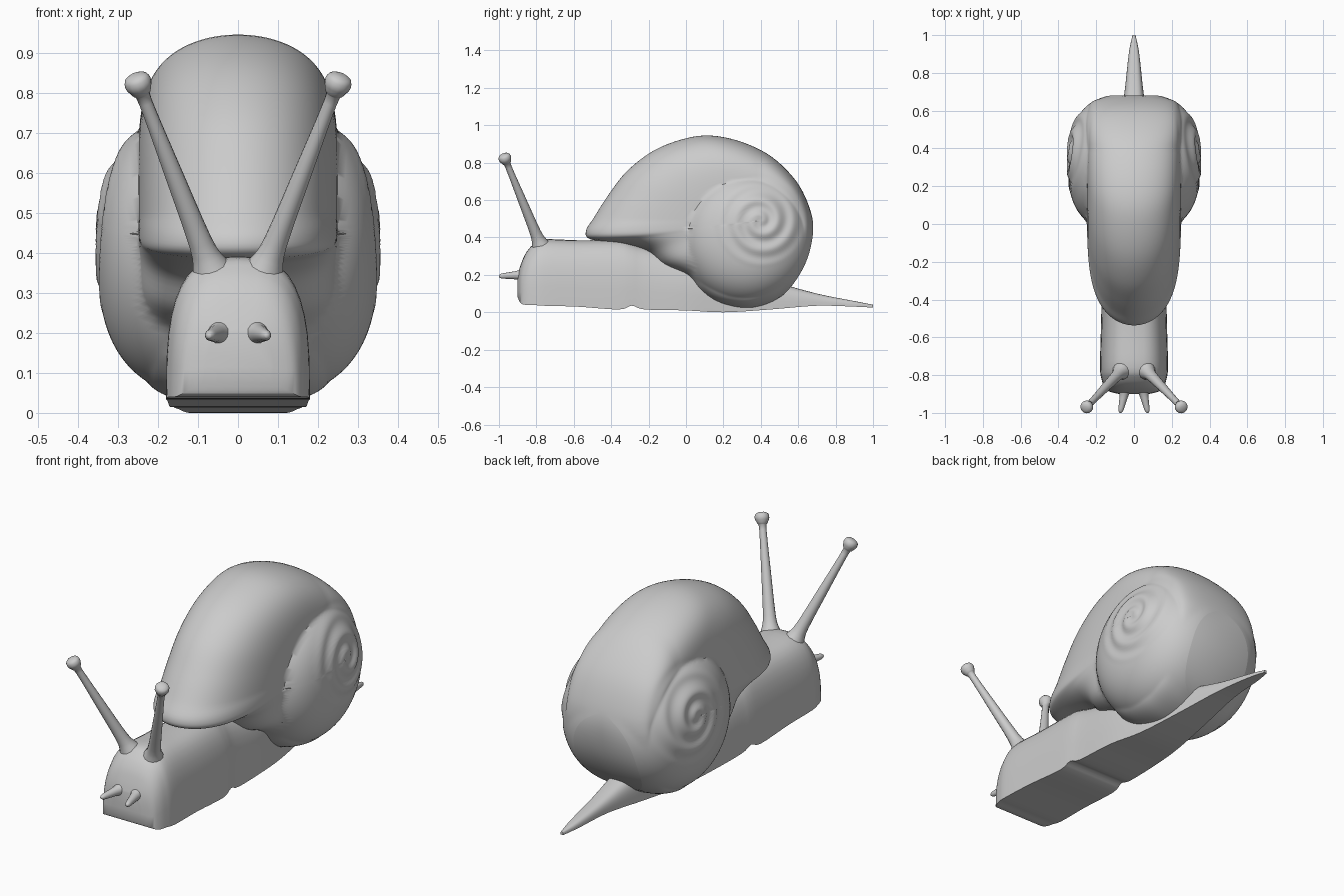
import bpy
import bmesh
import math
from mathutils import Vector

default = bpy.data.objects.get("Cube")
if default:
    bpy.data.objects.remove(default, do_unlink=True)

clay = bpy.data.materials.new("clay grey")
clay.use_nodes = True
GREY = (0.6, 0.6, 0.6, 1)
clay.diffuse_color = GREY
clay.node_tree.nodes["Principled BSDF"].inputs["Base Color"].default_value = GREY


def smooth_points(points, steps, closed=False):
    """Pass a rounded curve through points of any dimension."""
    pts = [Vector(p) for p in points]
    count = len(pts)
    result = []
    for i in range(count if closed else count - 1):
        if closed:
            a, b, c, d = (pts[(i + k) % count] for k in (-1, 0, 1, 2))
        else:
            a, b, c, d = (pts[min(max(i + k, 0), count - 1)] for k in (-1, 0, 1, 2))
        for s in range(steps):
            t = s / steps
            result.append(b + (c - a) * (t / 2)
                          + (a * 2 - b * 5 + c * 4 - d) * (t * t / 2)
                          + (b * 3 - a - c * 3 + d) * (t ** 3 / 2))
    if not closed:
        result.append(pts[-1])
    return result


def finish(name, bm, angle):
    bmesh.ops.remove_doubles(bm, verts=bm.verts, dist=0.0005)
    bmesh.ops.recalc_face_normals(bm, faces=bm.faces)
    mesh = bpy.data.meshes.new(name)
    bm.to_mesh(mesh)
    bm.free()
    mesh.materials.append(clay)
    obj = bpy.data.objects.new(name, mesh)
    bpy.context.collection.objects.link(obj)
    bpy.ops.object.select_all(action="DESELECT")
    obj.select_set(True)
    bpy.context.view_layer.objects.active = obj
    bpy.ops.object.shade_smooth_by_angle(angle=math.radians(angle))
    return obj


def add_loft(bm, rings, caps=True):
    """Skin a row of closed rings with quads."""
    rows = [[bm.verts.new(p) for p in ring] for ring in rings]
    for low, high in zip(rows, rows[1:]):
        for i in range(len(low)):
            j = (i + 1) % len(low)
            bm.faces.new((low[i], low[j], high[j], high[i]))
    if caps:
        bm.faces.new(rows[0])
        bm.faces.new(rows[-1])


# Body: flat-soled arches along y, given as (y, half width, bottom, top)
SECTIONS = [
    (-0.90, 0.08, 0.08, 0.20), (-0.885, 0.135, 0.05, 0.25),
    (-0.86, 0.158, 0.04, 0.31), (-0.82, 0.172, 0.04, 0.36),
    (-0.76, 0.18, 0.035, 0.39), (-0.58, 0.176, 0.03, 0.385),
    (-0.36, 0.17, 0.015, 0.385), (-0.29, 0.165, 0.035, 0.37),
    (-0.22, 0.16, 0.015, 0.35), (0, 0.15, 0.01, 0.3),
    (0.2, 0.12, 0, 0.25), (0.45, 0.085, 0.015, 0.17),
    (0.7, 0.05, 0.035, 0.1), (0.9, 0.028, 0.03, 0.06),
    (1, 0.008, 0.025, 0.04),
]


def arch(section, steps=20):
    y, half, bottom, top = section
    ring = []
    for i in range(steps + 1):
        a = math.pi * i / steps
        c, s = math.cos(a), max(math.sin(a), 0)
        x = math.copysign(abs(c) ** 0.67, c) * half
        ring.append((x, y, bottom + (top - bottom) * s ** 0.67))
    return ring


bm = bmesh.new()
add_loft(bm, [arch(s) for s in smooth_points(SECTIONS, 4)])
finish("body", bm, 45)

# Shell: side outline (y, z), starting at the lip and running over the top
OUTLINE = [
    (-0.535, 0.435), (-0.49, 0.51), (-0.42, 0.62), (-0.32, 0.75),
    (-0.18, 0.86), (-0.02, 0.925), (0.13, 0.945), (0.3, 0.91),
    (0.46, 0.83), (0.59, 0.70), (0.66, 0.56), (0.68, 0.44),
    (0.65, 0.29), (0.58, 0.16), (0.49, 0.07), (0.38, 0.025),
    (0.28, 0.02), (0.16, 0.05), (0.07, 0.11), (0, 0.19),
    (-0.13, 0.25), (-0.22, 0.33), (-0.36, 0.37), (-0.51, 0.39),
]
COIL = Vector((0.4, 0.49))
DISC = Vector((0.32, 0.40))
DISC_RADIUS = 0.37


def shell_half_width(point, f):
    """Wide opening whorl, a rounder disc on each side, and a spiral ridge."""
    d = point - COIL
    r = d.length
    ahead = d.normalized() if r > 0 else Vector((0, 0))
    power = 5 + 6 * max(0, ahead.x) + 8 * max(0, -ahead.y)
    tube = 0.25 * math.sqrt(max(0, 1 - f ** power))
    q = min((point - DISC).length / DISC_RADIUS, 1)
    disc = 0.35 * (1 - q ** 2.7) ** (1 / 2.7) if f < 1 else 0
    fade = max(0, 1 - (r / 0.25) ** 4) * min(1, r / 0.04)
    turn = math.atan2(d.y, d.x) - math.tau * r / 0.09
    return max(tube, disc) + 0.007 * fade * math.cos(turn)


bm = bmesh.new()
rim = smooth_points(OUTLINE, 5, closed=True)
RINGS = 60
for side in (-1, 1):
    rows = []
    for k in range(1, RINGS + 1):
        f = math.sin(math.pi / 2 * k / RINGS)
        f = 1 if k == RINGS else f
        spots = [COIL + (p - COIL) * f for p in rim]
        rows.append([(side * shell_half_width(p, f), p.x, p.y) for p in spots])
    add_loft(bm, rows, caps=False)
    hub = bm.verts.new((side * shell_half_width(COIL, 0), COIL.x, COIL.y))
    bm.verts.ensure_lookup_table()
    start = len(bm.verts) - 1 - RINGS * len(rim)
    for i in range(len(rim)):
        bm.faces.new((hub, bm.verts[start + i],
                      bm.verts[start + (i + 1) % len(rim)]))
finish("shell", bm, 40)


# Feelers: round stalks along a straight axis, given as (distance, radius)
def stalk(name, base, tip, profile, sides=14):
    base, tip = Vector(base), Vector(tip)
    axis = tip - base
    turn = axis.to_track_quat("Z", "Y")
    rings = []
    for t, radius in smooth_points(profile, 3):
        centre = base + axis * t
        rings.append([centre + turn @ Vector((radius * math.cos(a), radius * math.sin(a), 0))
                      for a in (math.tau * i / sides for i in range(sides))])
    bm = bmesh.new()
    add_loft(bm, rings)
    finish(name, bm, 50)


EYE_STALK = [(0, 0.06), (0.07, 0.042), (0.17, 0.03), (0.5, 0.023), (0.86, 0.017),
             (0.91, 0.024), (0.95, 0.034), (0.985, 0.03), (1, 0.014)]
FEELER = [(0, 0.035), (0.25, 0.024), (0.6, 0.018), (0.9, 0.013), (1, 0.005)]
for side, label in ((1, "left"), (-1, "right")):
    stalk(label + "_eye_stalk", (side * 0.06, -0.77, 0.34),
          (side * 0.258, -0.977, 0.845), EYE_STALK)
    stalk(label + "_feeler", (side * 0.045, -0.87, 0.2),
          (side * 0.073, -1, 0.193), FEELER)
